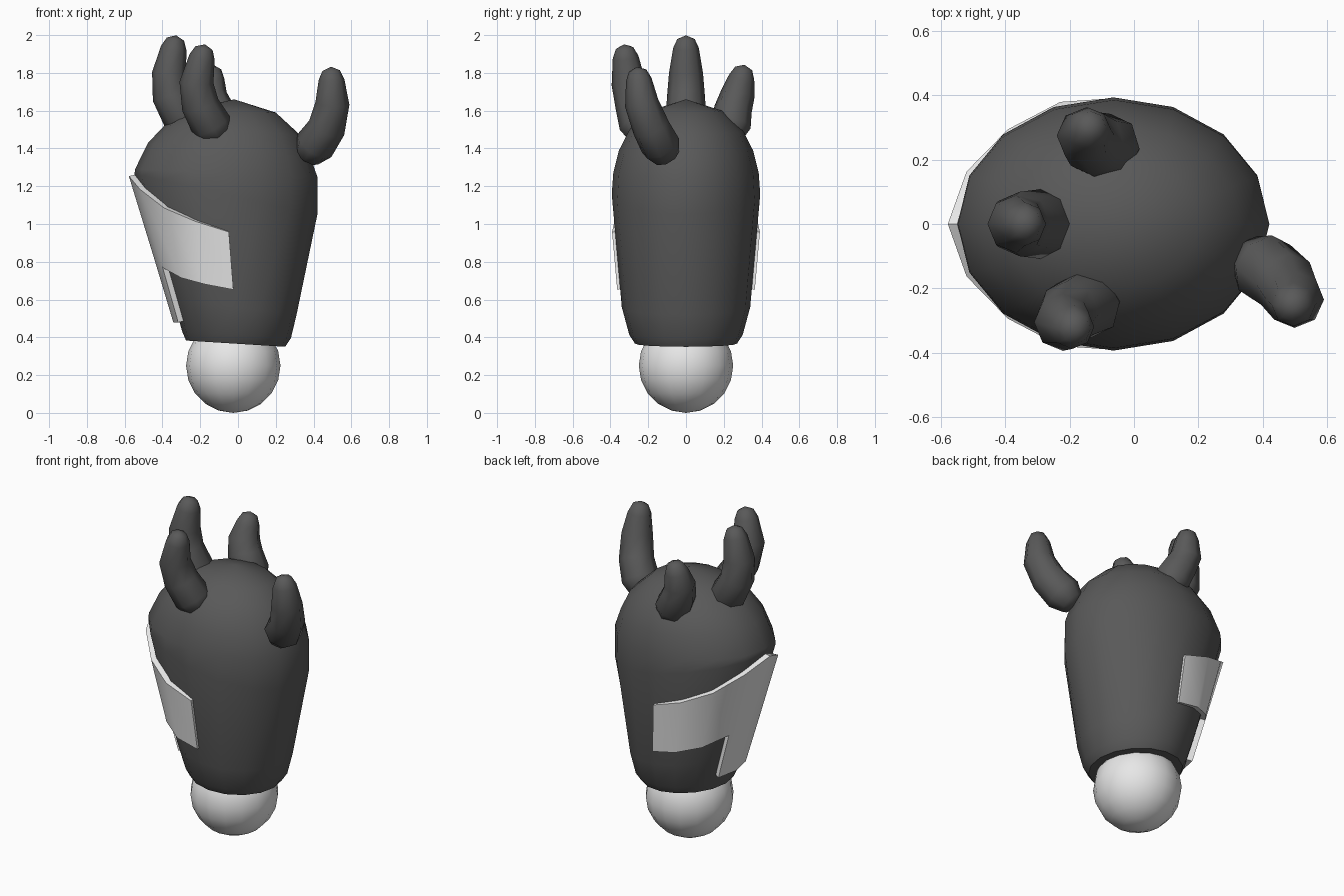
import bpy, bmesh, math
from mathutils import Vector

if "Cube" in bpy.data.objects:
    bpy.data.objects.remove(bpy.data.objects["Cube"])


def material(name, v):
    m = bpy.data.materials.new(name)
    m.diffuse_color = (v, v, v, 1)
    m.use_nodes = True
    m.node_tree.nodes["Principled BSDF"].inputs["Base Color"].default_value = m.diffuse_color
    return m


DARK = material("charcoal", 0.1)
LIGHT = material("pale_grey", 0.8)


def finish(bm, name, mat, angle):
    bmesh.ops.recalc_face_normals(bm, faces=bm.faces)
    me = bpy.data.meshes.new(name)
    bm.to_mesh(me)
    bm.free()
    me.materials.append(mat)
    ob = bpy.data.objects.new(name, me)
    bpy.context.collection.objects.link(ob)
    bpy.ops.object.select_all(action='DESELECT')
    bpy.context.view_layer.objects.active = ob
    ob.select_set(True)
    bpy.ops.object.shade_smooth_by_angle(angle=math.radians(angle))
    return ob


def loft(rings, name, mat, angle, tips=(None, None)):
    """Skin closed rings of points; ends close on a tip point or a flat cap."""
    bm = bmesh.new()
    vs = [[bm.verts.new(p) for p in r] for r in rings]
    n = len(vs[0])
    for a, b in zip(vs, vs[1:]):
        for i in range(n):
            j = (i + 1) % n
            bm.faces.new((a[i], a[j], b[j], b[i]))
    for ring, tip in ((vs[0], tips[0]), (vs[-1], tips[1])):
        if tip is None:
            bm.faces.new(ring)
        else:
            t = bm.verts.new(tip)
            for i in range(n):
                bm.faces.new((ring[i], ring[(i + 1) % n], t))
    return finish(bm, name, mat, angle)


# Body rings, slightly tilted: left x, left z, right x, right z, half depth
BODY = [
    (-.275, .383, .25, .35, .27), (-.295, .43, .28, .395, .30),
    (-.344, .60, .31, .52, .34), (-.548, 1.265, .42, 1.05, .393),
    (-.545, 1.29, .42, 1.25, .385), (-.476, 1.43, .385, 1.35, .355),
    (-.386, 1.525, .33, 1.47, .30), (-.24, 1.61, .20, 1.59, .19),
]


def ring_point(r, a):
    lx, lz, rx, rz, d = r
    c = math.cos(a)
    return Vector(((lx + rx) / 2 + (rx - lx) / 2 * c, d * math.sin(a),
                   (lz + rz) / 2 + (rz - lz) / 2 * c))


loft([[ring_point(r, i * math.pi / 8) for i in range(16)] for r in BODY],
     "body", DARK, 50, (None, (-.02, 0, 1.66)))

# Ball under the body
bm = bmesh.new()
bmesh.ops.create_uvsphere(bm, u_segments=16, v_segments=10, radius=.25)
bmesh.ops.translate(bm, verts=bm.verts, vec=(-.025, 0, .25))
finish(bm, "neck_ball", LIGHT, 60)


# Visor: shell lying on the tapered side of the body
def side_point(step, z, offset):
    a = math.pi + step * math.pi / 8
    for lo, hi in zip(BODY[1:3], BODY[2:4]):
        p, q = ring_point(lo, a), ring_point(hi, a)
        if z <= q.z:
            break
    out = Vector((math.cos(a) / .48, math.sin(a) / .39, -.4)).normalized()
    return p.lerp(q, (z - p.z) / (q.z - p.z)) + out * offset


TOP = [1.26, 1.19, 1.09, 1.02, .96]
LOW = [.81, .775, .72, .685, .655]
bm = bmesh.new()
grid = {}


def corner(step, row, layer):
    key = (step, row, layer)
    if key not in grid:
        z = (TOP[abs(step)], LOW[abs(step)], .485)[row]
        thick = .016 if abs(step) == 4 else .032
        grid[key] = bm.verts.new(side_point(step, z, (-.005, thick)[layer]))
    return grid[key]


cells = [(s, 0) for s in range(-4, 4)] + [(-1, 1), (0, 1)]
for s, r in cells:
    loop = [(s, r), (s + 1, r), (s + 1, r + 1), (s, r + 1)]
    for layer in (0, 1):
        bm.faces.new([corner(*c, layer) for c in loop])
    # Rim faces wherever the neighbouring cell is missing
    for k, nb in enumerate([(s, r - 1), (s + 1, r), (s, r + 1), (s - 1, r)]):
        if nb not in cells:
            a, b = loop[k], loop[(k + 1) % 4]
            bm.faces.new((corner(*a, 0), corner(*b, 0),
                          corner(*b, 1), corner(*a, 1)))
finish(bm, "visor", LIGHT, 40)


# Curved horns: tapered tubes with rounded ends
def horn(name, path, radii, sides=8):
    pts = [Vector(p) for p in path]
    d0 = (pts[1] - pts[0]).normalized()
    d1 = (pts[-1] - pts[-2]).normalized()
    spine = [(pts[0] - d0 * radii[0] * .7, radii[0] * .68, d0)]
    for i, p in enumerate(pts):
        t = (pts[min(i + 1, len(pts) - 1)] - pts[max(i - 1, 0)]).normalized()
        spine.append((p, radii[i], t))
    spine.append((pts[-1] + d1 * radii[-1] * .7, radii[-1] * .68, d1))
    rings = []
    for p, r, t in spine:
        u = Vector((0, 1, 0)).cross(t).normalized()
        v = t.cross(u)
        rings.append([p + r * (u * math.cos(k * math.tau / sides)
                               + v * math.sin(k * math.tau / sides))
                      for k in range(sides)])
    loft(rings, name, DARK, 60,
         (pts[0] - d0 * radii[0], pts[-1] + d1 * radii[-1]))


R = [.108, .1, .09, .068]
horn("left_horn", [(-.29, 0, 1.56), (-.355, 0, 1.68), (-.365, 0, 1.80),
                   (-.34, 0, 1.932)], R)
horn("front_horn", [(-.14, -.245, 1.52), (-.2, -.275, 1.63),
                    (-.22, -.305, 1.75), (-.19, -.32, 1.885)], R)
horn("back_horn", [(-.08, .235, 1.52), (-.125, .25, 1.61),
                   (-.15, .275, 1.69), (-.14, .295, 1.777)], R)
horn("right_horn", [(.405, -.135, 1.415), (.47, -.185, 1.51),
                    (.5, -.235, 1.64), (.495, -.25, 1.765)], R)
